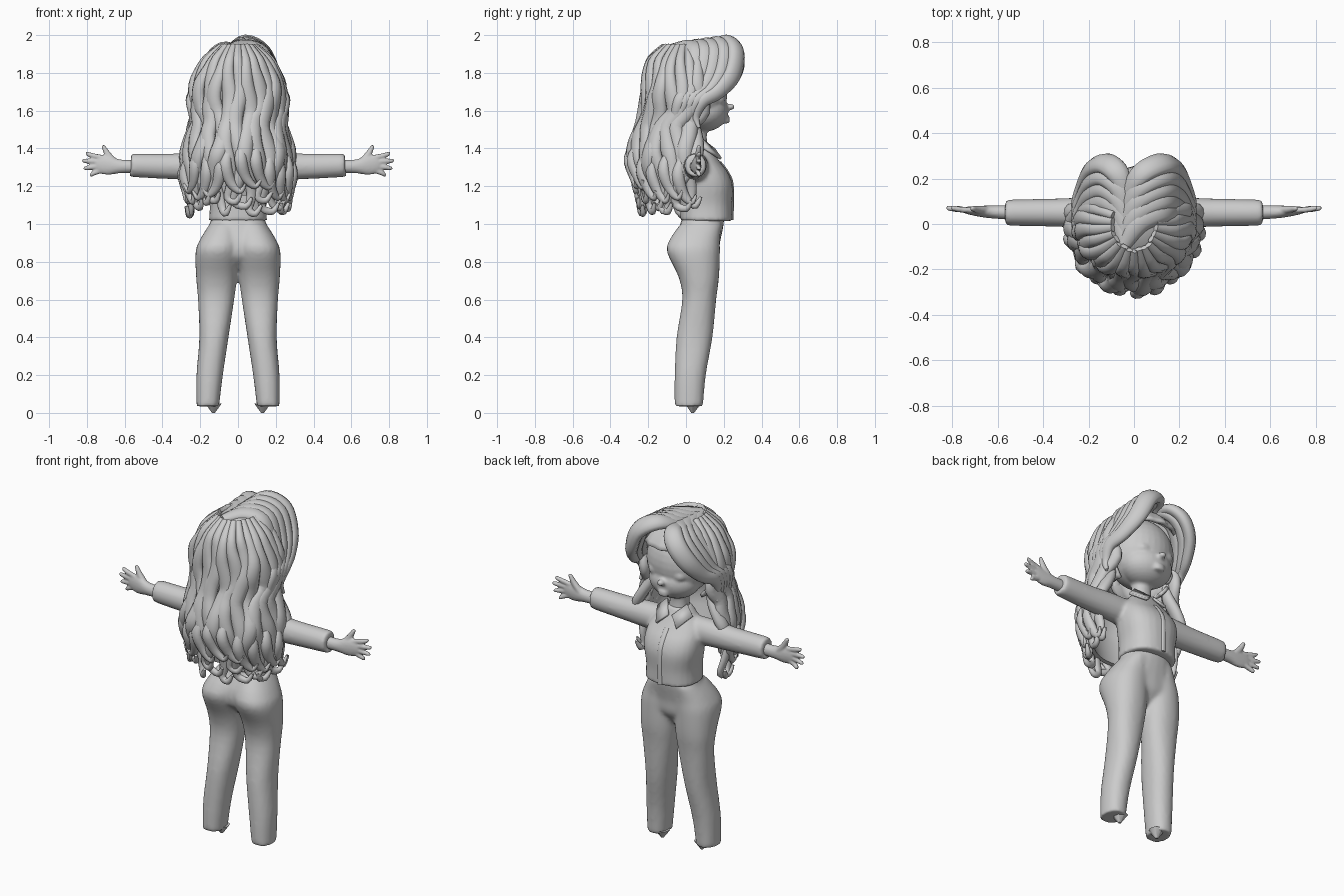
import bpy, bmesh, math, random
from math import sin, cos, pi
from mathutils import Vector, Matrix

random.seed(4)
if "Cube" in bpy.data.objects:
    bpy.data.objects.remove(bpy.data.objects["Cube"])

GREY = (0.6, 0.6, 0.6, 1)
mat = bpy.data.materials.new("plain_grey")
mat.use_nodes = True
mat.diffuse_color = GREY
mat.node_tree.nodes["Principled BSDF"].inputs["Base Color"].default_value = GREY
parts = []


def finish(name, bm, voxel=0, smooth=4):
    """Turn a bmesh into an object; voxel fuses overlapping pieces."""
    bmesh.ops.recalc_face_normals(bm, faces=bm.faces[:])
    mesh = bpy.data.meshes.new(name)
    bm.to_mesh(mesh)
    bm.free()
    obj = bpy.data.objects.new(name, mesh)
    bpy.context.collection.objects.link(obj)
    mesh.materials.append(mat)
    if voxel:
        mod = obj.modifiers.new("fuse", "REMESH")
        mod.mode = "VOXEL"
        mod.voxel_size = voxel
        mod.use_smooth_shade = True
        mod = obj.modifiers.new("soften", "SMOOTH")
        mod.iterations = smooth
    parts.append(obj)
    return obj


def spline(rows, steps):
    """Catmull-Rom through rows of any length."""
    pts = [rows[0]] + list(rows) + [rows[-1]]
    out = []
    for i in range(1, len(pts) - 2):
        for k in range(steps):
            t = k / steps
            out.append([b + t * ((c - a) + t * ((2*a - 5*b + 4*c - d) + t * (3*b - a - 3*c + d))) / 2
                        for a, b, c, d in zip(*pts[i - 1:i + 3])])
    return out + [list(rows[-1])]


def skin(bm, rings):
    loops = [[bm.verts.new(p) for p in ring] for ring in rings]
    n = len(loops[0])
    for low, high in zip(loops, loops[1:]):
        for i in range(n):
            j = (i + 1) % n
            bm.faces.new((low[i], low[j], high[j], high[i]))
    bm.faces.new(loops[0][::-1])
    bm.faces.new(loops[-1])


def ellipse(c, u, v, n, power=1.0):
    def soft(k):
        return math.copysign(abs(k) ** power, k)
    return [c + u * soft(cos(2*pi*i/n)) + v * soft(sin(2*pi*i/n)) for i in range(n)]


def stack(bm, rows, power=0.9, side=1):
    """Upright form from rows of z, x range, y range."""
    rings = []
    for z, x0, x1, y0, y1 in spline(rows, 4):
        c = Vector((side * (x0 + x1) / 2, (y0 + y1) / 2, z))
        rings.append(ellipse(c, Vector(((x1 - x0) / 2, 0, 0)), Vector((0, (y1 - y0) / 2, 0)), 24, power))
    skin(bm, rings)


def sweep(bm, rows, outward, steps=4, n=10):
    """Tube from rows of x, y, z, half width, half thickness."""
    rows = spline(rows, steps)
    pts = [Vector(r[:3]) for r in rows]
    rings = []
    for i, r in enumerate(rows):
        tan = (pts[min(i + 1, len(pts) - 1)] - pts[max(i - 1, 0)]).normalized()
        across = tan.cross(outward(pts[i])).normalized()
        rings.append(ellipse(pts[i], across * r[3], across.cross(tan) * r[4], n))
    skin(bm, rings)


def ball(bm, centre, size, segs=32):
    return bmesh.ops.create_uvsphere(bm, u_segments=segs, v_segments=segs // 2, radius=1,
        matrix=Matrix.Translation(centre) @ Matrix.Diagonal((*size, 1)))["verts"]


def forward(p):
    return Vector((0, 1, 0))


# Trousers: hips and both legs fused
bm = bmesh.new()
stack(bm, [(.75, -.06, .06, .02, .12), (.82, -.17, .17, -.06, .17), (.9, -.2, .2, -.07, .18),
           (1.0, -.15, .15, -.03, .2), (1.05, -.14, .14, -.02, .2)])
for s in (-1, 1):
    stack(bm, [(.035, .1, .22, -.06, .09), (.2, .08, .22, -.06, .105), (.4, .05, .205, -.05, .14),
               (.6, .02, .212, -.02, .16), (.72, .004, .222, -.04, .175), (.85, -.01, .225, -.1, .18),
               (.92, -.01, .2, -.085, .18), (1.0, 0, .15, -.03, .19)], side=s)
finish("trousers", bm, .012)

# Shirt: body and sleeves fused
bm = bmesh.new()
stack(bm, [(1.015, -.155, .155, -.03, .245), (1.1, -.15, .15, -.03, .245), (1.2, -.165, .165, -.03, .248),
           (1.27, -.165, .165, -.03, .225), (1.33, -.15, .15, -.025, .18), (1.39, -.1, .1, -.01, .14),
           (1.43, -.06, .06, 0, .12)], .85)
for s in (-1, 1):
    sweep(bm, [(s*.08, .05, 1.3, .08, .07), (s*.2, .05, 1.305, .076, .068), (s*.35, .05, 1.305, .068, .062),
               (s*.54, .05, 1.31, .063, .058), (s*.56, .05, 1.31, .058, .053)], forward, n=20)
finish("shirt", bm, .011)

# Shirt front strip and collar
bm = bmesh.new()
sweep(bm, [(0, .246, 1.02, .014, .006), (0, .247, 1.2, .014, .006), (0, .224, 1.27, .014, .006),
           (0, .18, 1.33, .014, .006)], forward)
finish("button_strip", bm)
for s, name in ((1, "left_collar"), (-1, "right_collar")):
    bm = bmesh.new()
    flap = [(.012, .15, 1.395), (.065, .08, 1.45), (.115, .1, 1.4), (.065, .185, 1.345)]
    bm.faces.new([bm.verts.new((s * x, y, z)) for x, y, z in flap])
    mod = finish(name, bm).modifiers.new("thickness", "SOLIDIFY")
    mod.thickness = .014
    mod.offset = 0

# Hands and foot stubs
for s, name in ((1, "left"), (-1, "right")):
    bm = bmesh.new()
    sweep(bm, [(s*.52, .05, 1.305, .035, .032), (s*.62, .053, 1.305, .036, .029), (s*.68, .056, 1.31, .05, .024),
               (s*.73, .06, 1.315, .046, .017), (s*.75, .062, 1.317, .03, .012)], forward, n=16)
    fingers = [(.8, 1.372), (.818, 1.335), (.81, 1.295), (.778, 1.26)]
    for i, (x, z) in enumerate(fingers):
        base = 1.35 - .021 * i
        sweep(bm, [(s*.71, .06, base, .014, .013), (s*(x + .73) / 2, .064, (base + z) / 2, .014, .013),
                   (s*x, .07, z, .011, .011), (s*(x + .005), .07, z, .005, .005)], forward)
    sweep(bm, [(s*.65, .06, 1.32, .022, .02), (s*.69, .064, 1.37, .017, .016), (s*.712, .068, 1.41, .011, .011),
               (s*.714, .068, 1.415, .005, .005)], forward)
    finish(name + "_hand", bm, .006, 3)
    bm = bmesh.new()
    bmesh.ops.create_cone(bm, cap_ends=True, segments=7, radius1=.008, radius2=.045, depth=.05,
                          matrix=Matrix.Translation((s * .13, .035, .025)))
    finish(name + "_foot_stub", bm)

# Head: skull, jaw, neck and features fused
bm = bmesh.new()
ball(bm, (0, .05, 1.7), (.19, .17, .2))
ball(bm, (0, .1, 1.6), (.15, .125, .11))
ball(bm, (0, .236, 1.62), (.02, .022, .018))
for z in (1.562, 1.543):
    ball(bm, (0, .212, z), (.034, .022, .011))
for s in (-1, 1):
    ball(bm, (s * .075, .172, 1.66), (.045, .035, .032))
    ball(bm, (s * .185, .06, 1.63), (.02, .035, .045))
stack(bm, [(1.38, -.06, .06, 0, .12), (1.46, -.052, .052, .01, .11), (1.55, -.06, .06, .01, .12)])
finish("head", bm, .009, 3)

# Hair cap: grooved dome with the face opening removed
bm = bmesh.new()
verts = ball(bm, (0, .03, 1.7), (.235, .25, .255), 64)
for v in verts:
    groove = 1 + .018 * cos(16 * math.atan2(v.co.x, v.co.y - .03)) * min(1, (1.96 - v.co.z) * 8)
    v.co.x *= groove
    v.co.y = .03 + (v.co.y - .03) * groove
bmesh.ops.delete(bm, geom=[v for v in bm.verts if v.co.z < 1.5 or v.co.y > .07 and v.co.z < 1.82], context="VERTS")
mod = finish("hair_cap", bm).modifiers.new("thickness", "SOLIDIFY")
mod.thickness = .02

# Hair outline by height: half width and depth behind the centre
OUTLINE = [(1.97, .05, .07), (1.92, .14, .16), (1.85, .185, .2), (1.75, .235, .215), (1.65, .245, .22),
           (1.55, .225, .225), (1.45, .25, .265), (1.35, .285, .29), (1.25, .28, .265), (1.15, .255, .235),
           (1.0, .235, .22)]


def hair_point(f, z, scale=1.0):
    """Point on the hair surface; f runs from -1 to 1 around the back."""
    for (za, ra, da), (zb, rb, db) in zip(OUTLINE, OUTLINE[1:]):
        if z >= zb:
            break
    t = (za - z) / (za - zb)
    a = f * (1.9 if z > 1.55 else 1.62)
    return (scale * (ra + t * (rb - ra)) * sin(a), -scale * (da + t * (db - da)) * cos(a), z)


def from_axis(p):
    return Vector((p.x, p.y - .02, max(0, p.z - 1.75) * 1.5))


# Inner sheet of long hair
bm = bmesh.new()
rings = []
for i in range(15):
    z = 1.85 - .05 * i
    arc = [k / 12 - 1 for k in range(25)]
    rings.append([hair_point(f * .95, z, .97) for f in arc] + [hair_point(f * .95, z, .86) for f in arc[::-1]])
skin(bm, rings)
finish("hair_sheet", bm)

# Long wavy locks with curled tips
bm = bmesh.new()
COUNT = 17
for i in range(COUNT):
    f = 2 * i / (COUNT - 1) - 1
    phase, tip = random.uniform(0, 6), random.uniform(1.06, 1.15)
    rows = []
    for k in range(13):
        z = 1.945 + (tip - 1.945) * k / 12
        wave = .05 * sin(z * 15 + phase) * min(1, k / 5)
        width = min(.045, .018 + .007 * k) * (1 if k < 9 else 1 - .13 * (k - 8))
        puff = 1 + .035 * sin(z * 17 + phase * .7)
        rows.append((*hair_point(f + wave, z, puff), width, width * .7))
    bend = random.choice((-.1, .1))
    rows.append((*hair_point(f + bend, tip - .02, 1.08), .018, .016))
    rows.append((*hair_point(f + bend * 1.6, tip + .025, 1.12), .008, .008))
    sweep(bm, rows, from_axis, 3)
# Shorter curls lying over the lower ends
for i in range(12):
    f, top = (2 * i / 11 - 1) * .93, random.uniform(1.36, 1.46)
    bend = random.choice((-.11, .11))
    rows = [(*hair_point(f, top, .99), .012, .01), (*hair_point(f + bend * .5, top - .1, 1.05), .033, .026),
            (*hair_point(f, top - .2, 1.06), .028, .022), (*hair_point(f - bend, top - .25, 1.1), .016, .014),
            (*hair_point(f - bend * 1.5, top - .21, 1.13), .006, .006)]
    sweep(bm, rows, from_axis)
finish("long_locks", bm)

# Swept fringe on each side of the parting, and locks beside the neck
for s, name in ((1, "left"), (-1, "right")):
    bm = bmesh.new()
    rise = .012 if s > 0 else -.022
    for k in range(5):
        b = .052 * k
        drop = .006 * k
        rows = [(-.04, .12 - b, 1.93, .03, .02), (s*.05 - .02, .22 - b, 1.955 + rise - drop, .05, .032),
                (s*.125, .265 - b, 1.9 + rise, .055, .036), (s*.185, .245 - b, 1.79, .052, .034),
                (s*.225, .17 - b * .8, 1.7, .042, .03), (s*.25, .09 - b * .6, 1.65, .034, .026),
                (s*.24, .05 - b * .5, 1.57, .024, .02), (s*.25, .07 - b * .5, 1.51, .008, .008)]
        sweep(bm, rows, lambda p: p - Vector((0, .03, 1.72)), 5, 12)
    finish(name + "_fringe", bm)
    bm = bmesh.new()
    sweep(bm, [(s*.21, .02, 1.64, .02, .02), (s*.2, .04, 1.52, .035, .028), (s*.245, .055, 1.43, .04, .03),
               (s*.285, .05, 1.35, .035, .028), (s*.28, 0, 1.25, .025, .02), (s*.26, -.03, 1.19, .008, .008)], from_axis)
    finish(name + "_neck_lock", bm)

# Smooth shading with crisp creases
bpy.ops.object.select_all(action="DESELECT")
for obj in parts:
    obj.select_set(True)
bpy.context.view_layer.objects.active = parts[0]
bpy.ops.object.shade_smooth_by_angle(angle=math.radians(50))
